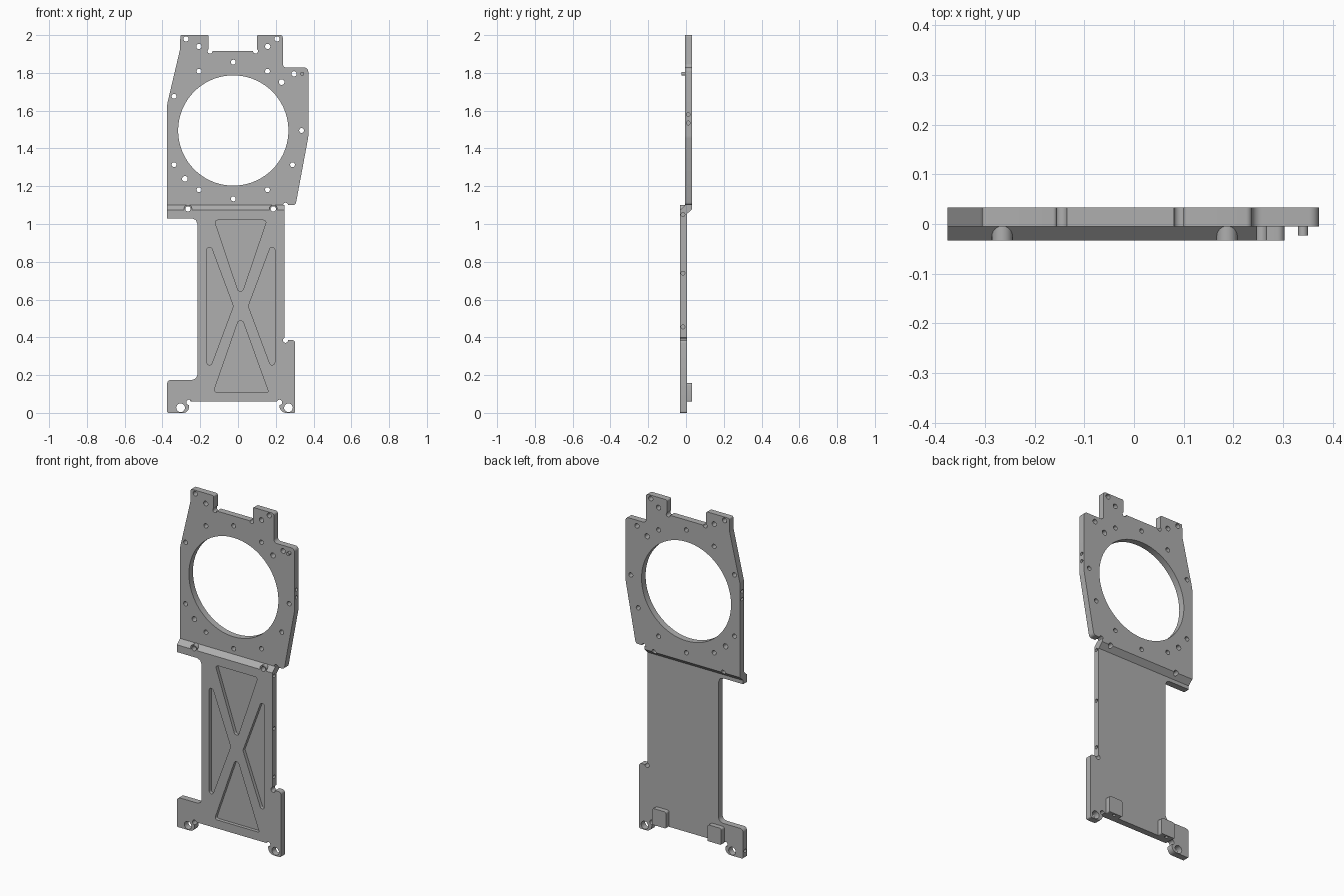
import bpy, bmesh, math
from mathutils import Vector, Matrix

if "Cube" in bpy.data.objects:
    bpy.data.objects.remove(bpy.data.objects["Cube"])

GREY = (0.43, 0.43, 0.43, 1)
metal = bpy.data.materials.new("plain_grey_metal")
metal.use_nodes = True
metal.diffuse_color = GREY
metal.node_tree.nodes["Principled BSDF"].inputs["Base Color"].default_value = GREY

# Depth planes: lower plate sits forward, upper plate sits back
FRONT, UP_FRONT, LOW_BACK, BACK = -0.033, -0.005, 0.004, 0.033


def rounded(points, steps=6):
    """Outline in (x, z); a third value rounds that corner with a true arc."""
    out = []
    for i, pt in enumerate(points):
        p = Vector(pt[:2])
        if len(pt) == 2:
            out.append(p)
            continue
        r = pt[2]
        u = (Vector(points[i - 1][:2]) - p).normalized()
        v = (Vector(points[(i + 1) % len(points)][:2]) - p).normalized()
        half = u.angle(v) / 2
        c = p + (u + v).normalized() * r / math.sin(half)
        s, e = [p + w * r / math.tan(half) - c for w in (u, v)]
        a = math.atan2(s.y, s.x)
        turn = (math.atan2(e.y, e.x) - a + math.pi) % math.tau - math.pi
        for k in range(steps + 1):
            t = a + turn * k / steps
            out.append(c + Vector((math.cos(t), math.sin(t))) * r)
    return out


def finish(bm, name):
    bmesh.ops.recalc_face_normals(bm, faces=bm.faces)
    mesh = bpy.data.meshes.new(name)
    bm.to_mesh(mesh)
    bm.free()
    mesh.materials.append(metal)
    ob = bpy.data.objects.new(name, mesh)
    bpy.context.collection.objects.link(ob)
    return ob


def add_prism(bm, verts, offset):
    face = bm.faces.new([bm.verts.new(v) for v in verts])
    new = bmesh.ops.extrude_face_region(bm, geom=[face])["geom"]
    bmesh.ops.translate(bm, vec=offset, verts=[g for g in new if isinstance(g, bmesh.types.BMVert)])


def plate(name, points, y0, y1):
    bm = bmesh.new()
    add_prism(bm, [(p.x, y0, p.y) for p in rounded(points)], (0, y1 - y0, 0))
    return finish(bm, name)


def add_rod(bm, centre, r, length, axis="Y", seg=20):
    turn = {"X": Matrix.Rotation(math.pi / 2, 4, "Y"),
            "Y": Matrix.Rotation(math.pi / 2, 4, "X"), "Z": Matrix()}[axis]
    bmesh.ops.create_cone(bm, cap_ends=True, segments=seg, radius1=r, radius2=r,
                          depth=length, matrix=Matrix.Translation(centre) @ turn)


def rods(name, items):
    bm = bmesh.new()
    for item in items:
        add_rod(bm, *item)
    return finish(bm, name)


def cut(target, cutter, keep=False):
    mod = target.modifiers.new("cut", "BOOLEAN")
    mod.operation, mod.solver, mod.object = "DIFFERENCE", "EXACT", cutter
    bpy.context.view_layer.objects.active = target
    bpy.ops.object.modifier_apply(modifier=mod.name)
    if not keep:
        bpy.data.objects.remove(cutter)


def through(x, z, r, seg=20):
    return ((x, 0, z), r, 0.2, "Y", seg)


# Upper plate with the two top tabs
upper = plate("upper_plate", [
    (-0.305, 2, .008), (-0.155, 2, .008), (-0.155, 1.915), (0.10, 1.915), (0.10, 2, .008),
    (0.237, 2, .012), (0.237, 1.828, .02), (0.372, 1.828, .02), (0.372, 1.46, .08),
    (0.305, 1.10, .018), (0.247, 1.10), (-0.375, 1.10), (-0.375, 1.635, .1),
    (-0.308, 1.92, .03)], UP_FRONT, BACK)

# Sloped step joining the plates, drawn as a side profile
bm = bmesh.new()
profile = [(BACK, 1.10), (BACK, 1.08), (LOW_BACK, 1.052), (LOW_BACK, 1.03),
           (FRONT, 1.03), (FRONT, 1.073), (UP_FRONT, 1.10)]
add_prism(bm, [(-0.375, y, z) for y, z in profile], (0.622, 0, 0))
step = finish(bm, "step_joint")

# Lower plate with its two feet
lower = plate("lower_plate", [
    (0.247, 1.03), (-0.245, 1.03), (-0.224, 1.022), (-0.215, 1.0), (-0.215, 0.175, .03),
    (-0.375, 0.175, .02), (-0.375, 0, .008), (-0.26, 0, .03), (-0.26, 0.06), (0.22, 0.06),
    (0.22, 0, .035), (0.303, 0, .008), (0.303, 0.385, .015), (0.247, 0.385)],
    FRONT, LOW_BACK)

# Large opening and its ring of bolt holes
CX, CZ, RING = -0.025, 1.495, 0.362
cut(upper, rods("opening_cutter", [through(CX, CZ, 0.292, 72)]))
holes = []
for deg in range(0, 360, 30):
    if deg not in (30, 180):
        a = math.radians(deg)
        holes.append(through(CX + RING * math.cos(a), CZ + RING * math.sin(a), 0.013))
for deg in (45, 225):
    a = math.radians(deg)
    holes.append(through(CX + RING * math.cos(a), CZ + RING * math.sin(a), 0.015))
holes += [through(x, z, 0.014) for x, z in
          ((-0.275, 1.98), (-0.207, 1.94), (0.207, 1.98), (0.157, 1.94), (0.297, 1.795))]
# Corner reliefs and edge holes of the upper plate
holes += [through(x, z, 0.013) for x, z in ((-0.148, 1.915), (0.093, 1.915), (0.252, 1.10))]
holes += [((side * 0.372, 0.012, z), 0.01, 0.06, "X") for side in (-1, 1) for z in (1.535, 1.58)]
cut(upper, rods("upper_cutter", holes))

# Triangular lightening pockets in the lower plate
pockets = [
    [(-0.125, 1.02, .012), (0.152, 1.02, .012), (0.013, 0.61, .016)],
    [(-0.13, 0.11, .012), (0.162, 0.11, .004), (0.013, 0.52, .016)],
    [(-0.165, 0.94, .014), (-0.165, 0.19, .014), (-0.025, 0.565, .006)],
    [(0.195, 0.94, .014), (0.195, 0.19, .014), (0.055, 0.565, .006)]]
for shape in pockets:
    cut(lower, plate("pocket_cutter", shape, FRONT - 0.05, FRONT + 0.02))

# Foot holes, corner reliefs and edge holes of the lower plate
holes = [through(-0.304, 0.027, 0.023), through(0.267, 0.027, 0.023)]
holes += [through(x, z, 0.014) for x, z in ((0.252, 0.385), (-0.26, 0.056), (0.22, 0.056))]
holes += [((0.247, -0.016, z), 0.01, 0.05, "X") for z in (0.455, 0.74)]
holes.append(((-0.375, -0.016, 0.04), 0.01, 0.05, "X"))
cut(lower, rods("lower_cutter", holes))
cut(step, rods("edge_hole_cutter", [((0.247, -0.016, 1.05), 0.01, 0.05, "X")]))

# Round bosses on the step, bored right through
parts = [upper, step, lower]
for side, x in (("right", -0.265), ("left", 0.187)):
    boss = rods(side + "_boss", [((x, (FRONT + UP_FRONT) / 2, 1.08), 0.021, UP_FRONT - FRONT, "Y", 24)])
    bore = rods("bore_cutter", [through(x, 1.08, 0.014)])
    cut(boss, bore, keep=True)
    cut(upper, bore, keep=True)
    cut(step, bore)
    parts.append(boss)

# Locating pin
parts.append(rods("locating_pin", [((0.34, -0.008, 1.795), 0.01, 0.03)]))

# Rear pads with a hole in the underside
for side, x in (("right", -0.208), ("left", 0.153)):
    w = 0.045
    pad = plate(side + "_rear_pad", [(x - w, 0.06, .006), (x + w, 0.06, .006),
                                     (x + w, 0.157, .012), (x - w, 0.157, .012)], LOW_BACK, BACK)
    cut(pad, rods("pad_cutter", [((x, 0.018, 0.06), 0.009, 0.06, "Z")]))
    parts.append(pad)

# Smooth the round walls, keep machined edges sharp
bpy.ops.object.select_all(action="DESELECT")
for ob in parts:
    ob.select_set(True)
bpy.context.view_layer.objects.active = upper
bpy.ops.object.shade_smooth_by_angle(angle=math.radians(30))
